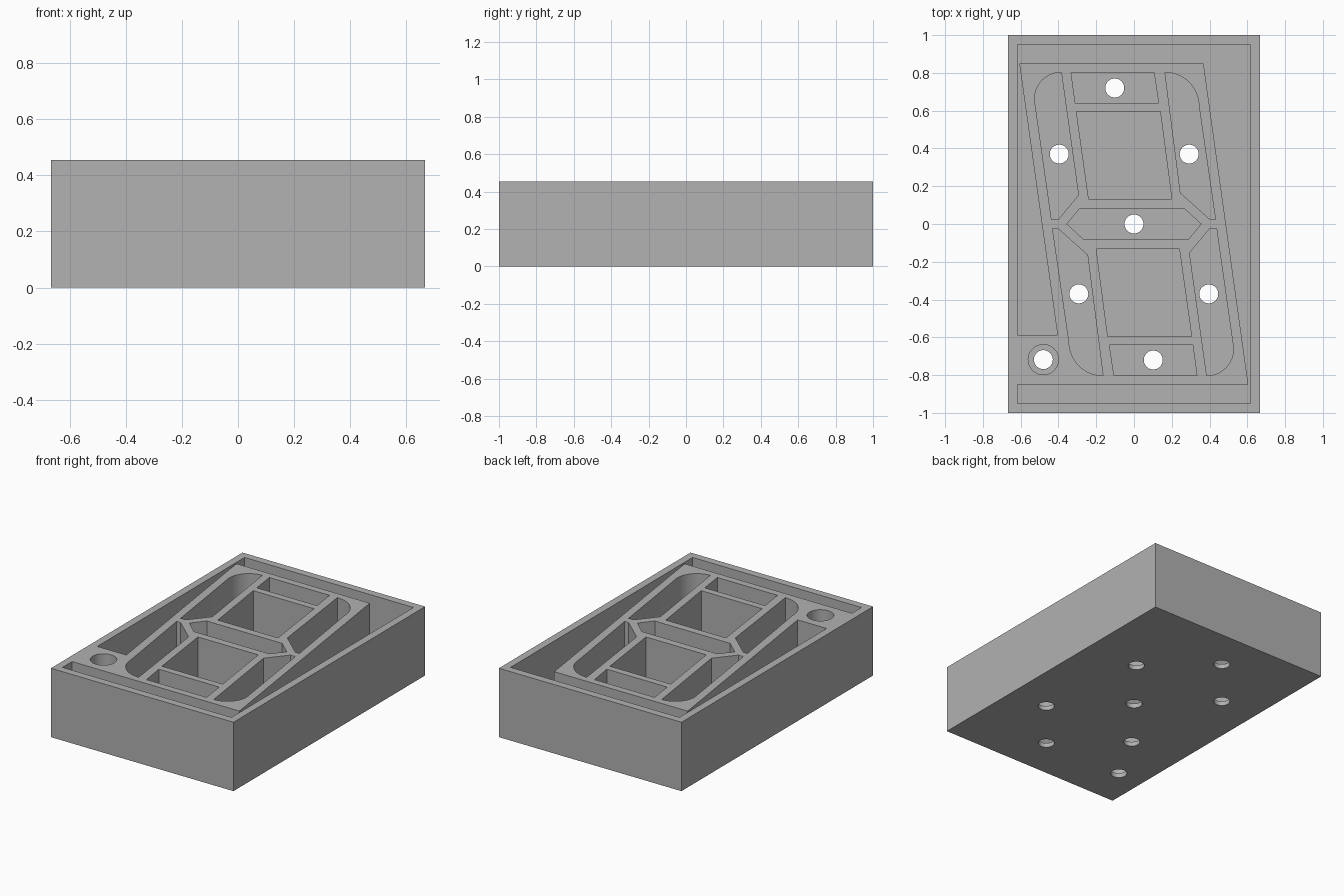
import bpy, bmesh
from math import cos, sin, pi

if "Cube" in bpy.data.objects:
    bpy.data.objects.remove(bpy.data.objects["Cube"], do_unlink=True)

W, L, H, FLOOR, WALL = 1.334, 2.0, 0.455, 0.03, 0.05
HOLE_R, DOT_R = 0.05, 0.08

grey = bpy.data.materials.new("plain_grey")
grey.use_nodes = True
grey.diffuse_color = (0.445, 0.445, 0.445, 1)
grey.node_tree.nodes["Principled BSDF"].inputs["Base Color"].default_value = grey.diffuse_color


def arc(cx, cy, r, a0, a1, n):
    return [(cx + r * cos(a0 + (a1 - a0) * i / n), cy + r * sin(a0 + (a1 - a0) * i / n))
            for i in range(n + 1)]


def circle(x, y, r):
    return arc(x, y, r, 0, 2 * pi, 48)[:-1]


def turned(points):
    return [(-x, -y) for x, y in points]


def prisms(name, outlines, z0, z1):
    """One object holding an upright prism for every outline."""
    bm = bmesh.new()
    for pts in outlines:
        face = bm.faces.new([bm.verts.new((x, y, z0)) for x, y in pts])
        top = bmesh.ops.extrude_face_region(bm, geom=[face])["geom"]
        bmesh.ops.translate(bm, vec=(0, 0, z1 - z0),
                            verts=[v for v in top if isinstance(v, bmesh.types.BMVert)])
    bmesh.ops.recalc_face_normals(bm, faces=bm.faces)
    mesh = bpy.data.meshes.new(name)
    bm.to_mesh(mesh)
    bm.free()
    mesh.materials.append(grey)
    ob = bpy.data.objects.new(name, mesh)
    bpy.context.collection.objects.link(ob)
    return ob


# Pockets of the slanted digit; the other half is the same turned by 180 degrees
top_bar = [(-0.333, 0.803), (0.106, 0.803), (0.13, 0.64), (-0.311, 0.64)]
upper_window = [(-0.305, 0.595), (0.139, 0.595), (0.2, 0.132), (-0.24, 0.132)]
upper_left = [(-0.294, 0.153), (-0.4, 0.025), (-0.437, 0.025)]
upper_left = arc(-0.385, 0.661, 0.142, pi / 2, pi, 16) + upper_left[::-1]
upper_left = upper_left[:17] + [(-0.437, 0.025), (-0.4, 0.025), (-0.294, 0.153)]
upper_right = arc(0.164, 0.623, 0.18, pi / 2, 0, 16) + [(0.431, 0.025), (0.402, 0.025), (0.246, 0.164)]
half = [top_bar, upper_window, upper_left, upper_right]
middle_half = [(-0.355, 0), (-0.286, 0.083), (0.265, 0.083)]
middle_bar = middle_half + turned(middle_half)

# Channel running round the digit block, leaving the dot's corner solid
X, Y = W / 2 - WALL, L / 2 - WALL
channel = [(-X, Y), (X, Y), (X, -Y), (-X, -Y), (-X, -0.85), (0.605, -0.85),
           (0.368, 0.85), (-0.607, 0.85), (-0.405, -0.587), (-X, -0.587)]
dot = (-0.48, -0.718)

pockets = prisms("pocket_cutter", half + [turned(p) for p in half]
                 + [middle_bar, channel, circle(*dot, DOT_R)], FLOOR, H + 0.1)

# Lamp holes through the floor
spots = [(-0.102, 0.72), (-0.396, 0.37), (0.292, 0.37)]
spots += turned(spots) + [(0, 0), dot]
holes = prisms("hole_cutter", [circle(x, y, HOLE_R) for x, y in spots], -0.1, FLOOR + 0.1)

# Housing block
w, l = W / 2, L / 2
housing = prisms("display_housing", [[(-w, -l), (w, -l), (w, l), (-w, l)]], 0, H)
bpy.ops.object.select_all(action='DESELECT')
housing.select_set(True)
bpy.context.view_layer.objects.active = housing
for cutter in (pockets, holes):
    cutter.hide_render = True
    cut = housing.modifiers.new(cutter.name, 'BOOLEAN')
    cut.operation = 'DIFFERENCE'
    cut.solver = 'EXACT'
    cut.object = cutter
    bpy.ops.object.modifier_apply(modifier=cut.name)
    bpy.data.objects.remove(cutter, do_unlink=True)
bpy.ops.object.shade_smooth_by_angle(angle=pi / 6)
